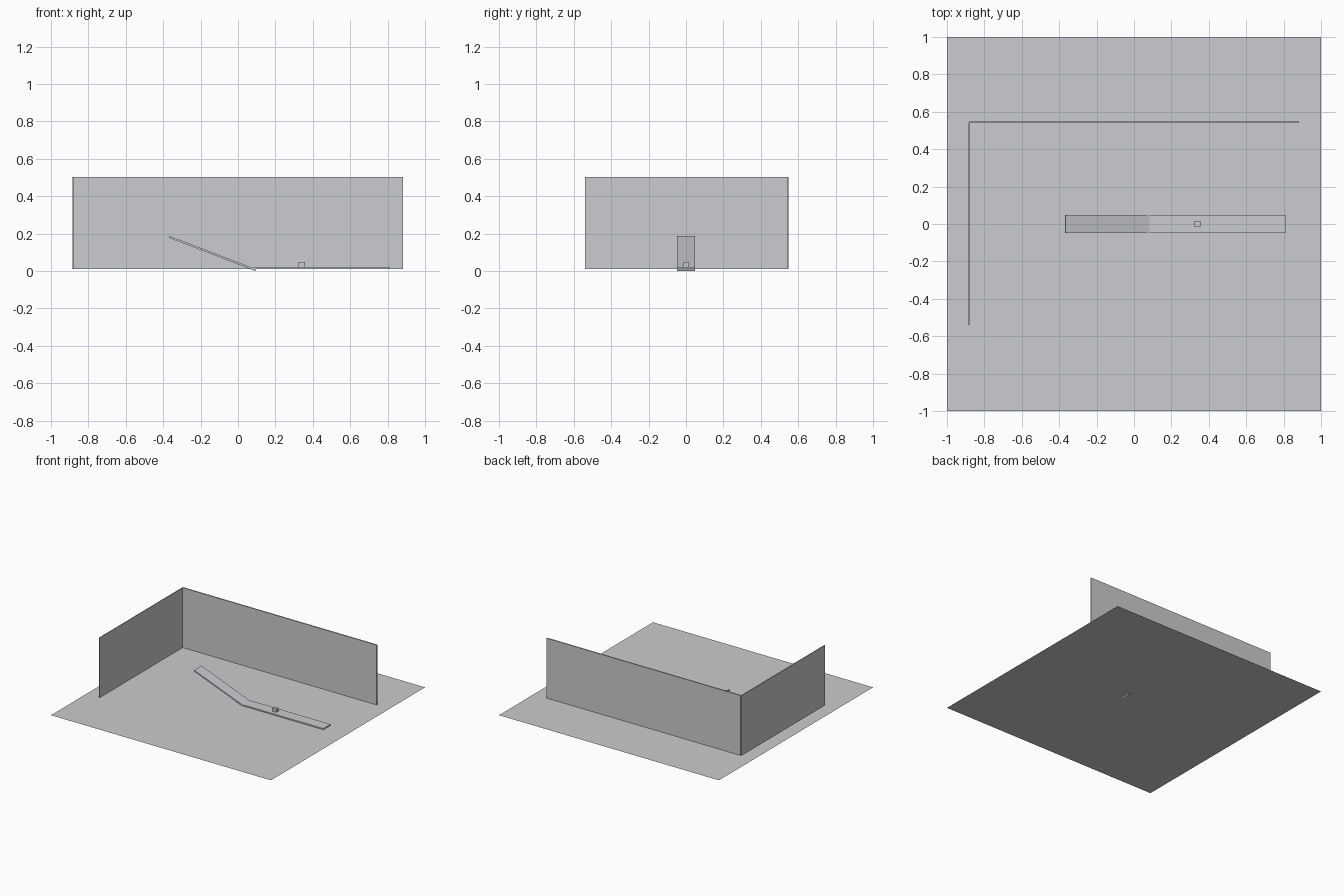
import bpy
import math

if "Cube" in bpy.data.objects:
    bpy.data.objects.remove(bpy.data.objects["Cube"])

# one flat grey for everything
grey = bpy.data.materials.new("light_grey")
grey.diffuse_color = (0.60, 0.605, 0.63, 1)
grey.use_nodes = True
grey.node_tree.nodes["Principled BSDF"].inputs["Base Color"].default_value = grey.diffuse_color

FLOOR = 0.011   # floor height; the ramp tip dips just below it
TRACK_WIDTH = 0.094


def box(name, centre, size, tilt=0.0):
    bpy.ops.mesh.primitive_cube_add(size=1, location=centre, rotation=(0, tilt, 0))
    ob = bpy.context.object
    ob.name = name
    ob.scale = size
    ob.data.materials.append(grey)
    return ob


# floor sheet
bpy.ops.mesh.primitive_plane_add(size=2, location=(0, 0, FLOOR))
floor = bpy.context.object
floor.name = "floor"
floor.data.materials.append(grey)

# two upright walls meeting at the back left corner
WALL_H = 0.492
wall_z = FLOOR + WALL_H / 2
box("back_wall", (0, 0.544, wall_z), (1.764, 0.010, WALL_H))
box("left_wall", (-0.883, 0.002, wall_z), (0.006, 1.082, WALL_H))

# inclined ramp, running down to the flat track
box("ramp", (-0.136, 0, 0.0935), (0.495, TRACK_WIDTH, 0.0105), math.radians(21))

# flat track
box("flat_track", (0.446, 0, FLOOR + 0.005), (0.726, TRACK_WIDTH, 0.010))

# small block sitting on the track
box("block", (0.34, 0, 0.0345), (0.038, 0.027, 0.027))
